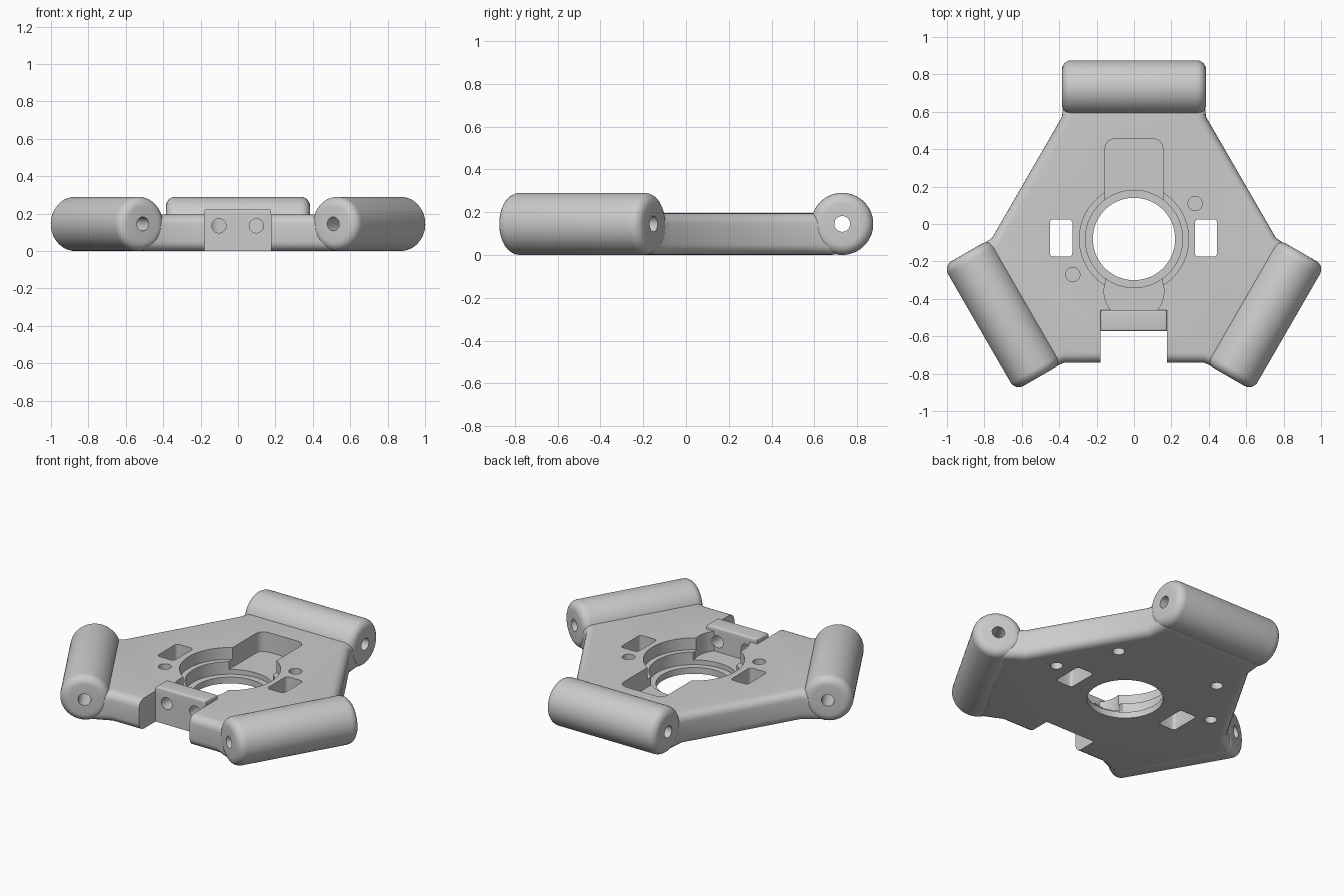
import bpy, bmesh, math
from mathutils import Vector, Matrix

if "Cube" in bpy.data.objects:
    bpy.data.objects.remove(bpy.data.objects["Cube"], do_unlink=True)

CY = -0.08            # y of the three-fold centre
ARM = 0.81            # centre to barrel axis
AXIS_Z = 0.145
HALF = 0.385          # half barrel length
TOP = 0.195           # plate thickness
ARMS = [math.radians(a) for a in (90, 210, 330)]

grey = bpy.data.materials.new("light_grey")
grey.use_nodes = True
colour = (0.6, 0.6, 0.6, 1)
grey.diffuse_color = colour
grey.node_tree.nodes["Principled BSDF"].inputs["Base Color"].default_value = colour


def finish(name, bm):
    bmesh.ops.recalc_face_normals(bm, faces=bm.faces)
    mesh = bpy.data.meshes.new(name)
    bm.to_mesh(mesh)
    bm.free()
    mesh.materials.append(grey)
    ob = bpy.data.objects.new(name, mesh)
    bpy.context.collection.objects.link(ob)
    return ob


def bevel(bm, rule, size, segments):
    edges = [e for e in bm.edges if rule(*[v.co for v in e.verts])]
    bmesh.ops.bevel(bm, geom=edges, offset=size, segments=segments,
                    profile=0.5, affect='EDGES', clamp_overlap=True)


def box(name, x0, x1, y0, y1, z0, z1, rule=None, size=0.0):
    bm = bmesh.new()
    bmesh.ops.create_cube(bm, size=1)
    for v in bm.verts:
        v.co = Vector(((x0 + x1) / 2 + v.co.x * (x1 - x0),
                       (y0 + y1) / 2 + v.co.y * (y1 - y0),
                       (z0 + z1) / 2 + v.co.z * (z1 - z0)))
    if rule:
        bevel(bm, rule, size, 4)
    return finish(name, bm)


def rod(name, centre, direction, radius, length, round_end=0.0, sides=48):
    bm = bmesh.new()
    bmesh.ops.create_cone(bm, cap_ends=True, segments=sides, radius1=radius,
                          radius2=radius, depth=length)
    if round_end:
        bevel(bm, lambda a, b: abs(a.z - b.z) < 1e-5, round_end, 6)
    turn = Vector((0, 0, 1)).rotation_difference(Vector(direction)).to_matrix().to_4x4()
    bm.transform(Matrix.Translation(centre) @ turn)
    return finish(name, bm)


def combine(target, tools, operation='DIFFERENCE'):
    bpy.context.view_layer.objects.active = target
    for tool in tools:
        mod = target.modifiers.new("cut", 'BOOLEAN')
        mod.operation, mod.solver, mod.object = operation, 'EXACT', tool
        bpy.ops.object.modifier_apply(modifier=mod.name)


def upright(a, b):
    return abs(a.z - b.z) > 0.01


def level(a, b):
    return abs(a.z - b.z) < 1e-5


def arm_point(angle, out, side, z=0.0):
    c, s = math.cos(angle), math.sin(angle)
    return Vector((out * c - side * s, CY + out * s + side * c, z))


# Three-armed plate with rounded rims
bm = bmesh.new()
ring = []
for a in ARMS:
    for out, side in ((0.653, -HALF), (ARM, -HALF + 0.015),
                      (ARM, HALF - 0.015), (0.653, HALF)):
        ring.append(bm.verts.new(arm_point(a, out, side)))
base = bm.faces.new(ring)
raised = bmesh.ops.extrude_face_region(bm, geom=[base])
bmesh.ops.translate(bm, vec=(0, 0, TOP),
                    verts=[g for g in raised["geom"] if isinstance(g, bmesh.types.BMVert)])
bevel(bm, level, 0.05, 5)
plate = finish("base_plate", bm)

# Hinge barrels, one on each arm
barrels, bores = [], []
for name, a in zip(("back", "right", "left"), ARMS):
    centre = arm_point(a, ARM, 0, AXIS_Z)
    along = (-math.sin(a), math.cos(a), 0)
    barrels.append(rod(name + "_hinge_barrel", centre, along, 0.145, 2 * HALF, 0.05, 64))
    bores.append(rod("bore_cutter", centre, along, 0.037, 1.0, sides=32))

# Central stepped bore, long pocket and front notch
up = (0, 0, 1)
cutters = [
    rod("ledge_cutter", (0, CY, 0.62), up, 0.292, 1.0, sides=96),
    rod("seat_cutter", (0, CY, 0.54), up, 0.26, 1.0, sides=96),
    rod("hole_cutter", (0, CY, 0), up, 0.22, 1.0, sides=96),
    box("pocket_cutter", -0.155, 0.155, -0.33, 0.455, 0.07, 0.5, upright, 0.05),
    rod("pocket_end_cutter", (0, -0.36, 0.57), up, 0.16, 1.0, sides=64),
    box("notch_cutter", -0.18, 0.177, -1.0, -0.565, -0.1, 0.5),
]
# Rectangular windows and blind holes above and below
for x0, x1 in ((-0.45, -0.33), (0.325, 0.445)):
    cutters.append(box("window_cutter", x0, x1, -0.175, 0.025, -0.1, 0.5, upright, 0.02))
for s in (1, -1):
    cutters.append(rod("top_hole_cutter", (0.327 * s, CY + 0.19 * s, 0.3), up,
                       0.038, 0.4, sides=32))
for degrees in (4, 46, 124, 166):
    a = math.radians(degrees)
    cutters.append(rod("bottom_hole_cutter", arm_point(a, 0.55, 0), up,
                       0.036, 0.2, sides=32))
combine(plate, cutters)

# Drilled clamp block behind the notch
block = box("clamp_block", -0.18, 0.177, -0.573, -0.46, 0, 0.225,
            lambda a, b: a.z + b.z > 0.4, 0.013)
drills = [rod("drill_cutter", (x, -0.52, 0.135), (0, 1, 0), 0.038, 0.3, sides=32)
          for x in (-0.102, 0.098)]
combine(plate, [block], 'UNION')
combine(plate, drills + bores)
for barrel, bore in zip(barrels, bores):
    combine(barrel, [bore])

for helper in cutters + drills + bores + [block]:
    bpy.data.objects.remove(helper, do_unlink=True)

# Smooth curved surfaces, crisp edges
bpy.ops.object.select_all(action='DESELECT')
for ob in [plate] + barrels:
    ob.select_set(True)
bpy.context.view_layer.objects.active = plate
bpy.ops.object.shade_smooth_by_angle(angle=math.radians(30))
